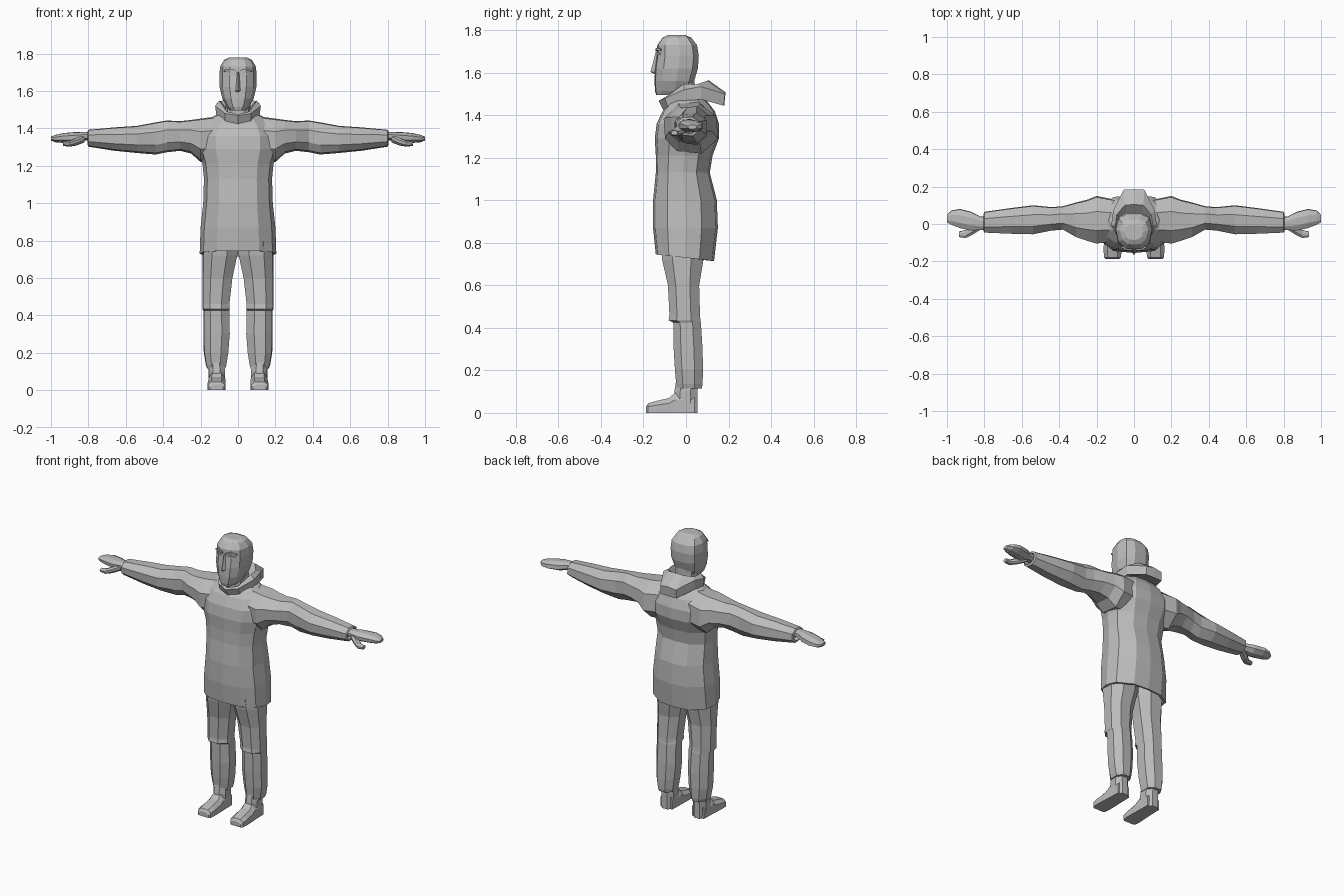
import bpy, bmesh
from mathutils import Vector

grey = bpy.data.materials.new("plain grey")
grey.diffuse_color = (0.5, 0.5, 0.5, 1)


def loft(name, rings, mirror=False, closed=False):
    """Skin a list of equal rings; cap the ends, or join the last ring to the first."""
    bm = bmesh.new()
    vs = [[bm.verts.new(p) for p in r] for r in rings]
    n = len(vs[0])
    pairs = list(zip(vs, vs[1:])) + ([(vs[-1], vs[0])] if closed else [])
    for a, b in pairs:
        for i in range(n):
            j = (i + 1) % n
            bm.faces.new((a[i], a[j], b[j], b[i]))
    if not closed:
        bm.faces.new(vs[0])
        bm.faces.new(vs[-1])
    bmesh.ops.recalc_face_normals(bm, faces=bm.faces)
    me = bpy.data.meshes.new(name)
    bm.to_mesh(me)
    bm.free()
    me.materials.append(grey)
    ob = bpy.data.objects.new(name, me)
    bpy.context.collection.objects.link(ob)
    if mirror:
        ob.modifiers.new("mirror", 'MIRROR')
    return ob


def both(half):
    """Complete a half outline running from front centre to back centre."""
    return half + [(-p[0],) + tuple(p[1:]) for p in half[-2:0:-1]]


BODY = both([(0, -1), (.55, -.93), (.9, -.55), (1, 0), (.92, .5), (.5, .93), (0, 1)])
HEAD = both([(0, -1), (.45, -.95), (.84, -.6), (1, .1), (.85, .75), (.4, 1), (0, 1)])
LEG = [(-.4, -1), (.45, -1), (.95, -.5), (1, .4), (.5, 1), (-.4, 1), (-1, .5), (-1, -.5)]
ARM = [(-.5, -.9), (.4, -1), (1, -.4), (.95, .5), (.35, 1), (-.45, .95), (-1, .4), (-.95, -.4)]
BOX = [(-1, -1), (1, -1), (1, 1), (-1, 1)]


def upright(shape, z, x0, x1, y0, y1, tilt=0):
    """Horizontal ring filling the given x and y range."""
    return [((x0 + x1) / 2 + u * (x1 - x0) / 2, (y0 + y1) / 2 + v * (y1 - y0) / 2,
             z - tilt * v) for u, v in shape]


def sideways(shape, x, y0, y1, z0, z1):
    """Ring facing x filling the given y and z range."""
    return [(x, (y0 + y1) / 2 + u * (y1 - y0) / 2, (z0 + z1) / 2 + v * (z1 - z0) / 2)
            for u, v in shape]


# Long coat, with a hollow under the hem
coat = [(.78, .17, -.11, .10), (.73, .19, -.13, .12), (.73, .205, -.142, .132),
        (.87, .20, -.155, .15), (1.0, .186, -.155, .145), (1.13, .182, -.142, .112),
        (1.21, .19, -.142, .125), (1.29, .215, -.147, .155), (1.36, .215, -.138, .155),
        (1.42, .18, -.11, .135), (1.465, .13, -.07, .10), (1.485, .08, -.04, .06)]
loft("coat", [upright(BODY, z, -w, w, a, b, .015 if z < .8 else 0) for z, w, a, b in coat])

# Sleeves with an open cuff
sleeve = [(.10, -.09, .13, 1.22, 1.465), (.20, -.105, .15, 1.22, 1.452),
          (.25, -.09, .13, 1.265, 1.445), (.31, -.07, .115, 1.28, 1.438),
          (.38, -.03, .095, 1.272, 1.442), (.44, -.035, .09, 1.26, 1.432),
          (.54, -.055, .10, 1.268, 1.413), (.66, -.052, .085, 1.28, 1.405),
          (.80, -.046, .065, 1.302, 1.392), (.805, -.036, .052, 1.315, 1.382),
          (.78, -.03, .045, 1.32, 1.378)]
loft("sleeve", [sideways(ARM, *s) for s in sleeve], True)

# Mitten-like hands and thumbs
hand = [(.76, -.03, .035, 1.335, 1.38), (.82, -.032, .04, 1.335, 1.38),
        (.87, -.035, .065, 1.322, 1.38), (.93, -.022, .08, 1.322, 1.375),
        (.975, -.005, .073, 1.325, 1.365), (1.0, .008, .05, 1.335, 1.355)]
loft("hand", [sideways(ARM, *s) for s in hand], True)
thumb = [(.82, -.03, .02, 1.325, 1.37), (.865, -.058, -.005, 1.308, 1.348),
         (.90, -.075, -.032, 1.302, 1.333), (.935, -.07, -.04, 1.306, 1.328)]
loft("thumb", [sideways(ARM, *s) for s in thumb], True)

# Trousers with a knee fold and gathered ankle
leg = [(.80, .002, .185, -.12, .09), (.72, .004, .19, -.112, .082),
       (.60, .03, .19, -.085, .062), (.46, .046, .19, -.078, .066),
       (.435, .044, .19, -.082, .068), (.425, .046, .185, -.06, .07),
       (.30, .044, .185, -.058, .078), (.20, .052, .183, -.052, .08),
       (.135, .062, .172, -.046, .078), (.115, .068, .165, -.044, .074)]
loft("trouser_leg", [upright(LEG, z, a, b, c, d) for z, a, b, c, d in leg], True)

# Shoes: ankle shaft and a foot running to the toe
shaft = [(.16, .075, .155, -.045, .055), (.10, .07, .158, -.055, .055), (.0, .07, .155, -.06, .055)]
loft("shoe_shaft", [upright(LEG, z, a, b, c, d) for z, a, b, c, d in shaft], True)
foot = [(.04, .07, .155, .09), (-.05, .068, .158, .095), (-.08, .067, .16, .07),
        (-.14, .066, .163, .056), (-.178, .07, .16, .045), (-.187, .08, .15, .03)]
loft("shoe_foot", [[(a, y, 0), (b, y, 0), (b, y, h * .65), (b - .02, y, h),
                    (a + .02, y, h), (a, y, h * .65)] for y, a, b, h in foot], True)

# Neck and head
loft("neck", [upright(HEAD, z, -.066, .066, -.075, .04) for z in (1.40, 1.58)])
head = [(1.495, .04, -.14, -.04), (1.515, .06, -.146, .02), (1.56, .084, -.148, .038),
        (1.62, .098, -.146, .056), (1.68, .10, -.138, .06), (1.73, .096, -.135, .052),
        (1.765, .075, -.11, .025), (1.778, .05, -.085, -.005)]
loft("head", [upright(HEAD, z, -w, w, a, b) for z, w, a, b in head])

# Face: nose wedge, brows and narrow eyes
loft("nose", [[(-w, -.13, z), (0, y, z), (w, -.13, z)]
              for z, w, y in ((1.592, .02, -.145), (1.603, .022, -.167), (1.70, .010, -.142))])
loft("brow", [sideways(BOX, x, -.143 + d, -.12, z, z + .01)
              for x, d, z in ((.012, 0, 1.702), (.045, .004, 1.707), (.075, .028, 1.702))], True)
loft("eye", [sideways(BOX, x, -.139 + d, -.12, 1.69 - h, 1.69 + h)
             for x, d, h in ((.026, 0, .002), (.045, .002, .006), (.068, .020, .002))], True)

# Collar and folded hood, a closed band swept round the neck
lower = [(0, -.10, 1.41), (.07, -.08, 1.425), (.115, -.01, 1.465), (.108, .07, 1.475),
         (.058, .178, 1.445), (0, .18, 1.445)]
upper = [(0, -.128, 1.468), (.07, -.10, 1.48), (.122, -.01, 1.52), (.112, .07, 1.535),
         (.055, .183, 1.50), (0, .186, 1.508)]
rim = [(0, -.115, 1.475), (.06, -.09, 1.49), (.10, -.01, 1.548), (.092, .05, 1.545),
       (.05, .10, 1.562), (0, .105, 1.566)]
inner = [(0, -.06, 1.45), (.045, -.05, 1.45), (.06, -.01, 1.48), (.06, .02, 1.50),
         (.035, .035, 1.505), (0, .035, 1.505)]
loft("hood_collar", [both(r) for r in (lower, upper, rim, inner)], closed=True)
